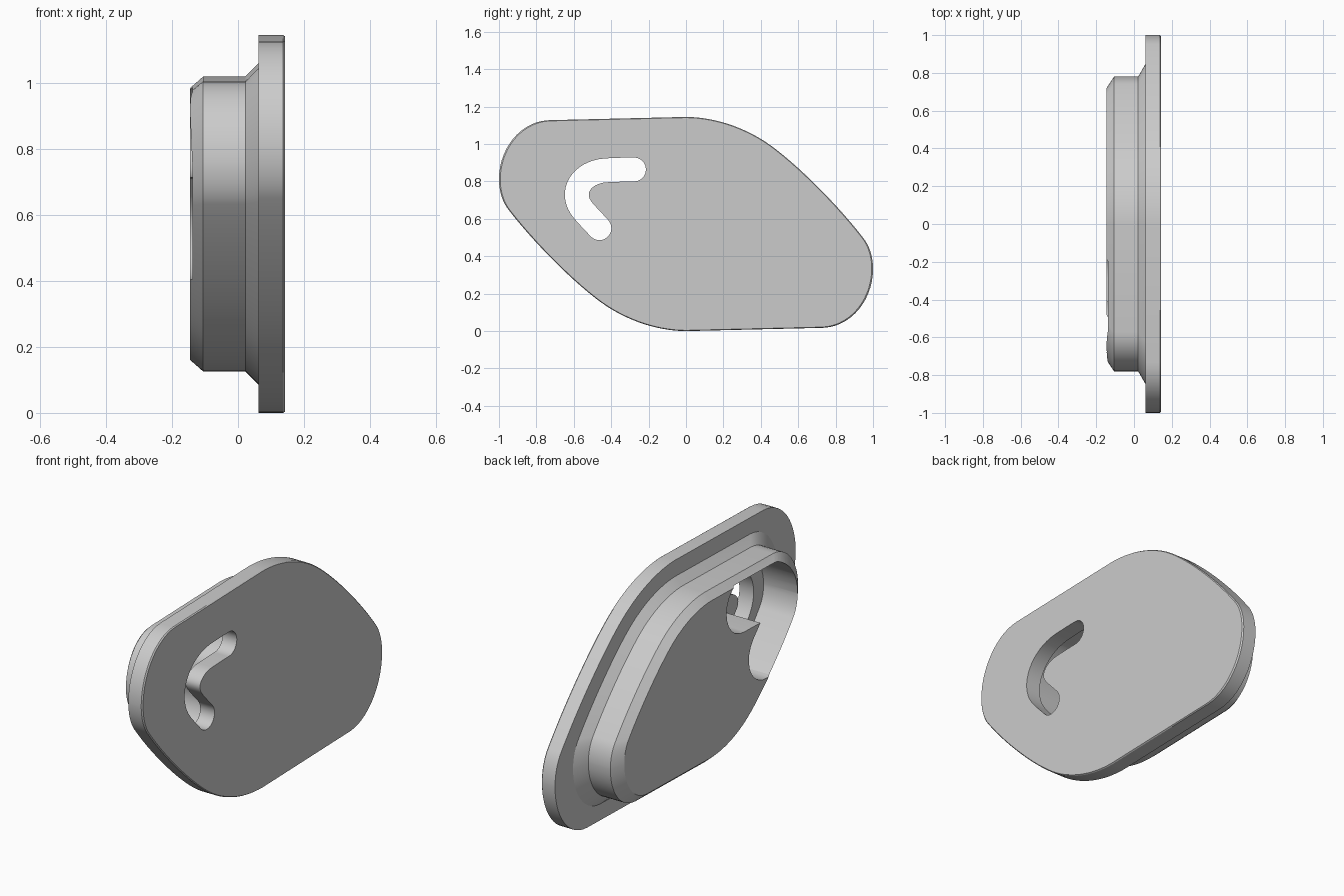
import bpy, bmesh, math
from mathutils import Vector
from mathutils.geometry import interpolate_bezier, intersect_point_line

if "Cube" in bpy.data.objects:
    bpy.data.objects.remove(bpy.data.objects["Cube"])

MID_Z = 0.5725

grey = bpy.data.materials.new("plain grey")
grey.use_nodes = True
grey.diffuse_color = (0.6, 0.6, 0.6, 1)
grey.node_tree.nodes["Principled BSDF"].inputs["Base Color"].default_value = (0.6, 0.6, 0.6, 1)


def bezier_chain(segments, steps):
    """Join cubic segments given as (start, handle, handle, end)."""
    pts = []
    for seg in segments:
        pts += interpolate_bezier(*[Vector(p) for p in seg], steps + 1)[:-1]
    return pts


def loft(name, rings):
    """Closed solid through rings of (x, outline points in y and z)."""
    bm = bmesh.new()
    loops = [[bm.verts.new((x, p[0], p[1])) for p in pts] for x, pts in rings]
    n = len(loops[0])
    for a, b in zip(loops, loops[1:]):
        for i in range(n):
            j = (i + 1) % n
            bm.faces.new((a[i], a[j], b[j], b[i]))
    bm.faces.new(loops[0])
    bm.faces.new(loops[-1])
    bmesh.ops.recalc_face_normals(bm, faces=bm.faces)
    mesh = bpy.data.meshes.new(name)
    bm.to_mesh(mesh)
    bm.free()
    mesh.materials.append(grey)
    obj = bpy.data.objects.new(name, mesh)
    bpy.context.collection.objects.link(obj)
    return obj


def boolean(target, tool, operation):
    """Apply a boolean and discard the tool."""
    tool.hide_render = True
    mod = target.modifiers.new("cut", "BOOLEAN")
    mod.operation, mod.solver, mod.object = operation, "EXACT", tool
    bpy.context.view_layer.objects.active = target
    bpy.ops.object.modifier_apply(modifier=mod.name)
    bpy.data.objects.remove(tool)


def thicken(path, r):
    """Outline of a round-ended stroke of radius r along the path."""
    n = len(path)
    tangents = [(path[min(i + 1, n - 1)] - path[max(i - 1, 0)]).normalized() for i in range(n)]
    sides = [Vector((-t.y, t.x)) for t in tangents]
    pts = [p + s * r for p, s in zip(path, sides)]
    for end, side in ((-1, sides[-1]), (0, -sides[0])):
        t = Vector((side.y, -side.x))
        for k in range(1, 12):
            a = math.pi * k / 12
            pts.append(path[end] + (side * math.cos(a) + t * math.sin(a)) * r)
        if end == -1:
            pts += [p - s * r for p, s in zip(path[::-1], sides[::-1])]

    def distance(p):
        best = 9
        for a, b in zip(path, path[1:]):
            q, f = intersect_point_line(p, a, b)
            q = a if f < 0 else b if f > 1 else q
            best = min(best, (p - q.to_2d()).length)
        return best

    # Drop points where the inner bend would fold over itself
    return [p for p in pts if distance(p) > r - 0.002]


# Skewed rounded outline: half of it, repeated by a half turn
half = bezier_chain([
    ((0, .5725), (.15, .5715), (.30, .52), (.42, .4425)),
    ((.42, .4425), (.56, .352), (.80, .118), (.95, -.0775)),
    ((.95, -.0775), (.983, -.12), (1, -.18), (1, -.24)),
    ((1, -.24), (1, -.40), (.89, -.548), (.733, -.555)),
], 14)
half.append(Vector((.733, -.555)))
outline = half + [-p for p in half]


def scaled(k):
    return [Vector((p.x * k, p.y * k + MID_Z)) for p in outline]


# Flange plate with stepped, chamfered plug behind it
cover = loft("cover_plate", [(x, scaled(k)) for x, k in (
    (-.145, .72), (-.106, .78), (.022, .78), (.062, .85),
    (.062, 1), (.137, 1), (.143, .993))])

# Hooked slot centre line
slot_path = bezier_chain([
    ((-.278, .864), (-.32, .864), (-.38, .862), (-.43, .859)),
    ((-.43, .859), (-.56, .85), (-.63, .74), (-.55, .645)),
    ((-.55, .645), (-.525, .615), (-.49, .58), (-.463, .55)),
], 16)
slot_path.append(Vector((-.463, .55)))

# Wide pocket in the plug, kept inside a thin rim
pocket = loft("pocket_cutter", [(x, thicken(slot_path, .148)) for x in (-.3, .06)])
rim = loft("rim_cutter", [(x, scaled(.732)) for x in (-.4, .2)])
boolean(pocket, rim, "INTERSECT")
boolean(cover, pocket, "DIFFERENCE")

# Slot right through the front plate
slot = loft("slot_cutter", [(x, thicken(slot_path, .064)) for x in (-.3, .3)])
boolean(cover, slot, "DIFFERENCE")

bpy.ops.object.select_all(action="DESELECT")
cover.select_set(True)
bpy.context.view_layer.objects.active = cover
bpy.ops.object.shade_smooth_by_angle(angle=math.radians(25))
